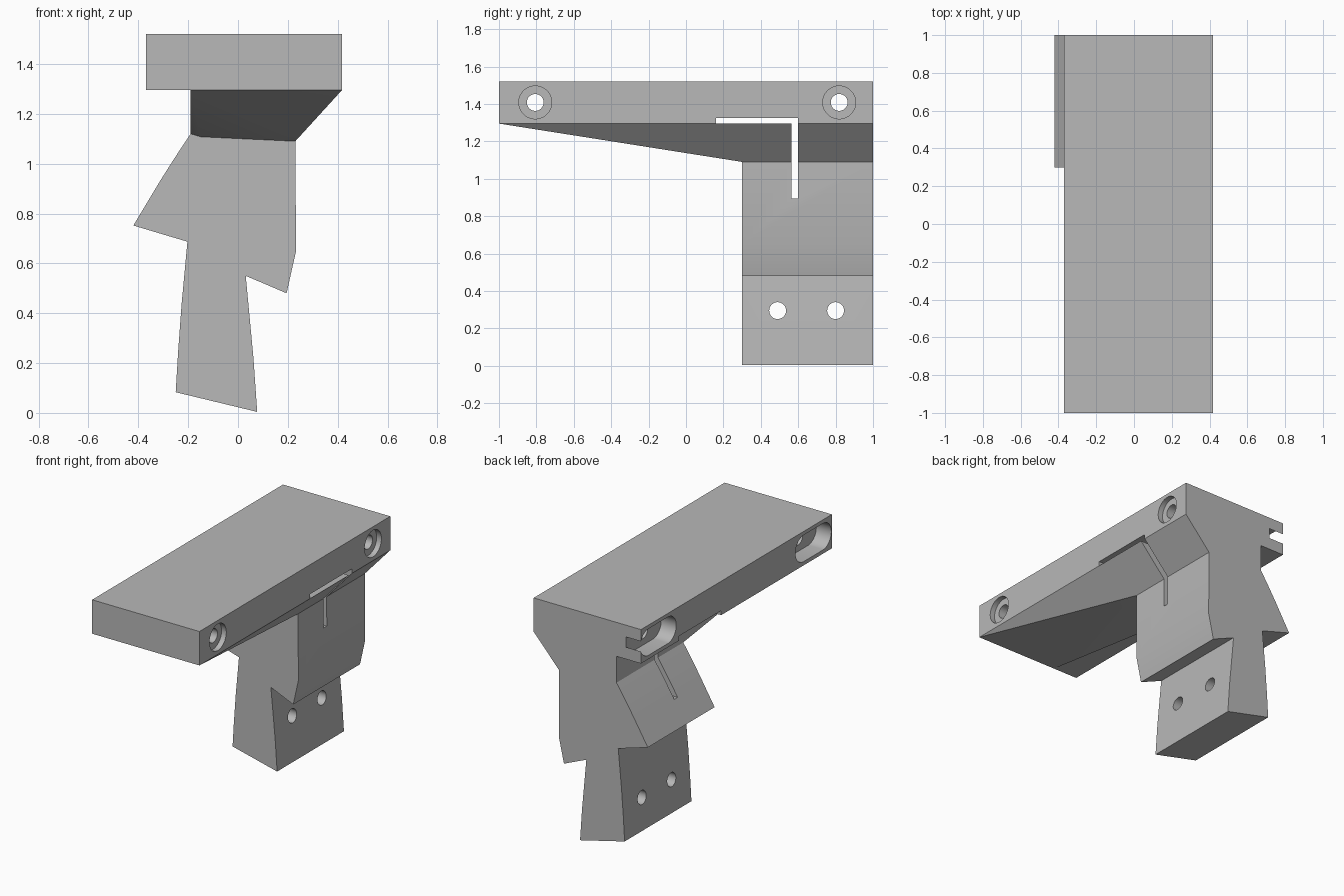
import bpy, bmesh, math
from mathutils import Matrix, Vector

cube = bpy.data.objects.get("Cube")
if cube:
    bpy.data.objects.remove(cube, do_unlink=True)

grey = bpy.data.materials.new("light grey")
grey.use_nodes = True
colour = (0.48, 0.48, 0.48, 1)
grey.diffuse_color = colour
grey.node_tree.nodes["Principled BSDF"].inputs["Base Color"].default_value = colour


def finish(name, bm):
    bmesh.ops.recalc_face_normals(bm, faces=bm.faces)
    mesh = bpy.data.meshes.new(name)
    bm.to_mesh(mesh)
    bm.free()
    mesh.materials.append(grey)
    obj = bpy.data.objects.new(name, mesh)
    bpy.context.collection.objects.link(obj)
    return obj


def box(name, lo, hi):
    bm = bmesh.new()
    lo, hi = Vector(lo), Vector(hi)
    bmesh.ops.create_cube(bm, size=1, matrix=Matrix.Translation((lo + hi) / 2)
                          @ Matrix.Diagonal((hi - lo).to_4d()))
    return finish(name, bm)


def prism(name, points, shift):
    bm = bmesh.new()
    face = bm.faces.new([bm.verts.new(p) for p in points])
    out = bmesh.ops.extrude_face_region(bm, geom=[face])
    moved = [v for v in out["geom"] if isinstance(v, bmesh.types.BMVert)]
    bmesh.ops.translate(bm, verts=moved, vec=shift)
    return finish(name, bm)


def slot(name, y, z, radius, half, x0, x1):
    """Rounded slot along y, cut along x; half = 0 gives a round hole."""
    n, pts = 48, []
    for i in range(n):
        a = 2 * math.pi * (i + 0.5) / n
        side = math.copysign(half, math.cos(a))
        pts.append((x0, y + side + radius * math.cos(a), z + radius * math.sin(a)))
    return prism(name, pts, (x1 - x0, 0, 0))


def combine(target, other, operation):
    mod = target.modifiers.new("join", 'BOOLEAN')
    mod.object, mod.operation, mod.solver = other, operation, 'EXACT'
    bpy.context.view_layer.objects.active = target
    bpy.ops.object.modifier_apply(modifier=mod.name)
    bpy.data.objects.remove(other, do_unlink=True)


LEFT, RIGHT, UNDER, TOP = -0.37, 0.417, 1.295, 1.52
NECK_FRONT = 0.3

# Top plate
bracket = box("mounting_bracket", (LEFT, -1, UNDER), (RIGHT, 1, TOP))

# Neck, flared shoulders and leg as one profile
collar = [(-0.19, 1.12), (-0.15, 1.108), (0.23, 1.09)]
outline = [(RIGHT, UNDER), (-0.19, UNDER), (-0.19, 1.12), (-0.255, 1.022), (-0.31, 0.935),
           (-0.42, 0.752), (-0.203, 0.687), (-0.226, 0.44), (-0.24, 0.25), (-0.25, 0.083),
           (0.077, 0.004), (0.062, 0.22), (0.031, 0.55), (0.195, 0.48),
           (0.233, 0.65), (0.23, 1.09)]
neck = prism("neck", [(x, NECK_FRONT, z) for x, z in outline], (0, 1 - NECK_FRONT, 0))
combine(bracket, neck, 'UNION')

# Tapered rib under the plate
bm = bmesh.new()
for x in (-0.19, RIGHT):
    bm.verts.new((x, -1, UNDER))
    bm.verts.new((x, NECK_FRONT, UNDER))
for x, z in collar:
    bm.verts.new((x, NECK_FRONT, z))
bmesh.ops.convex_hull(bm, input=bm.verts)
bmesh.ops.dissolve_limit(bm, angle_limit=0.01, verts=bm.verts, edges=bm.edges)
combine(bracket, finish("rib", bm), 'UNION')

# Bolt holes with counterbores on the right and nut slots on the left
for y in (-0.806, 0.819):
    z = 1.408
    combine(bracket, slot("bolt_hole", y, z, 0.045, 0, -1, 1), 'DIFFERENCE')
    combine(bracket, slot("counterbore", y, z, 0.088, 0, RIGHT - 0.035, 1), 'DIFFERENCE')
    combine(bracket, slot("nut_slot", y, z, 0.088, 0.1, -1, LEFT + 0.11), 'DIFFERENCE')

# Leg holes
for y in (0.49, 0.8):
    combine(bracket, slot("leg_hole", y, 0.295, 0.045, 0, -1, 1), 'DIFFERENCE')

# Angled relief slit through neck and plate underside
slit = [(0.16, UNDER), (0.565, UNDER), (0.565, 0.895), (0.6, 0.895), (0.6, 1.325), (0.16, 1.325)]
combine(bracket, prism("slit", [(-1, y, z) for y, z in slit], (2, 0, 0)), 'DIFFERENCE')

bpy.ops.object.select_all(action='DESELECT')
bracket.select_set(True)
bpy.context.view_layer.objects.active = bracket
bpy.ops.object.shade_smooth_by_angle(angle=math.radians(20))
